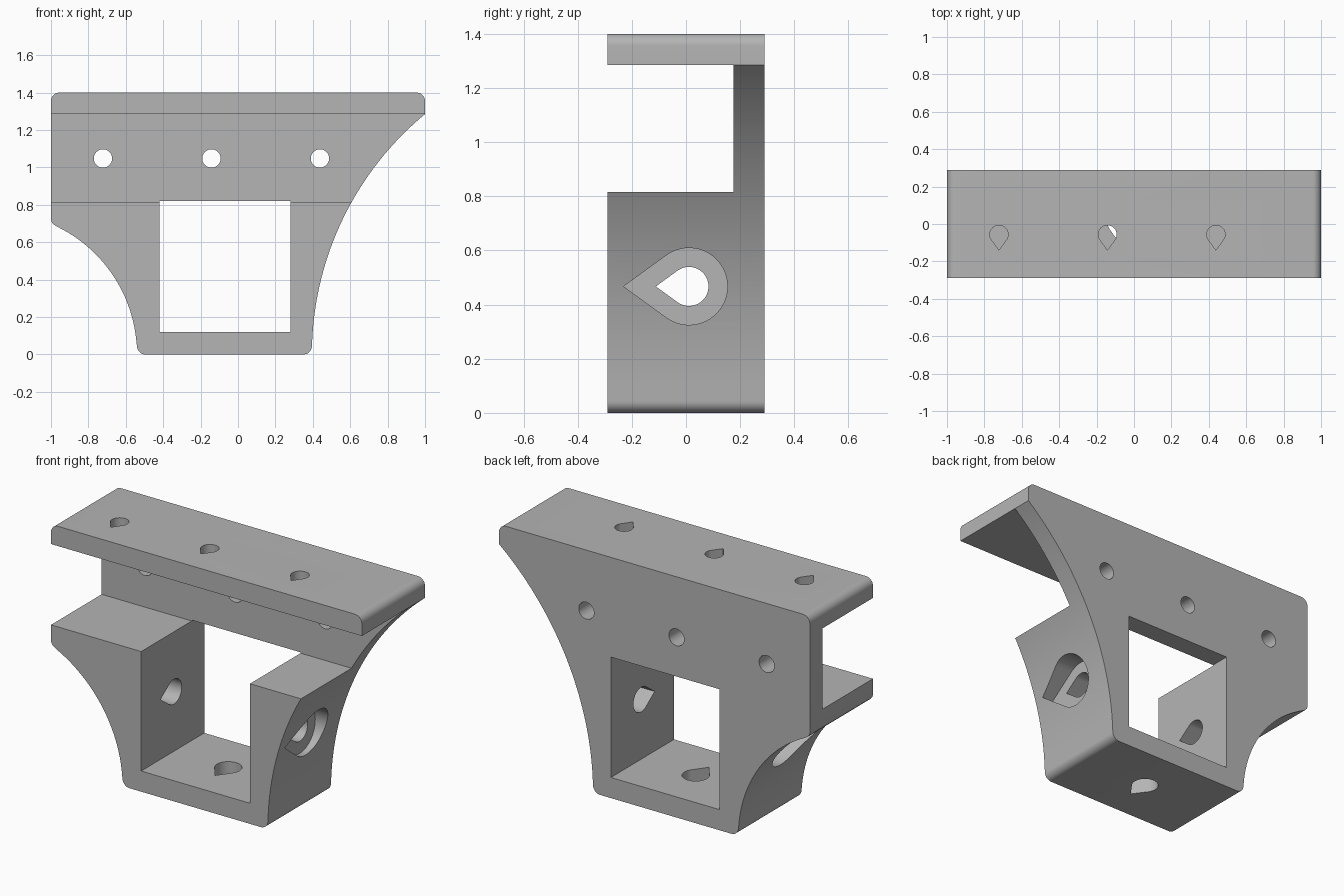
import bpy, bmesh
from math import pi, sin, cos, asin, acos, radians
from mathutils import Vector

cube = bpy.data.objects.get("Cube")
if cube:
    bpy.data.objects.remove(cube, do_unlink=True)

grey = bpy.data.materials.new("mid grey")
grey.use_nodes = True
colour = (0.46, 0.46, 0.46, 1)
grey.diffuse_color = colour
grey.node_tree.nodes["Principled BSDF"].inputs["Base Color"].default_value = colour

DEPTH = 0.29           # half depth of the bracket
FILLET = 0.045


def arc(cx, cy, r, a0, a1, n):
    """Points along a circular arc, both ends included."""
    return [(cx + r * cos(a0 + (a1 - a0) * i / n),
             cy + r * sin(a0 + (a1 - a0) * i / n)) for i in range(n + 1)]


def teardrop(r):
    """Round hole outline drawn out to a point along -u."""
    half = acos(1 / 1.7)
    return arc(0, 0, r, -pi + half, pi - half, 40) + [(-1.7 * r, 0)]


def prism(name, outline, origin, u, v, sweep):
    """Extrude a flat outline, laid out on axes u and v, along sweep."""
    origin, u, v, sweep = map(Vector, (origin, u, v, sweep))
    bm = bmesh.new()
    base = bm.faces.new([bm.verts.new(origin + u * a + v * b) for a, b in outline])
    new = bmesh.ops.extrude_face_region(bm, geom=[base])["geom"]
    bmesh.ops.translate(bm, vec=sweep, verts=[g for g in new if isinstance(g, bmesh.types.BMVert)])
    bmesh.ops.recalc_face_normals(bm, faces=bm.faces[:])
    mesh = bpy.data.meshes.new(name)
    bm.to_mesh(mesh)
    bm.free()
    mesh.materials.append(grey)
    obj = bpy.data.objects.new(name, mesh)
    bpy.context.collection.objects.link(obj)
    return obj


def box(name, x0, x1, y0, y1, z0, z1):
    return prism(name, [(x0, z0), (x1, z0), (x1, z1), (x0, z1)],
                 (0, y0, 0), X, Z, (0, y1 - y0, 0))


X, Y, Z = (1, 0, 0), (0, 1, 0), (0, 0, 1)
f = FILLET

# Flared silhouette: rounded foot, two concave flanks, rounded top plate
outline = arc(-0.54 + f, f, f, pi, 1.5 * pi, 10)
outline += arc(0.395 - f, f, f, -pi / 2, 0, 10)
outline += arc(2.062, 0, 1.667, pi - asin(0.06 / 1.667), pi - acos(-1.062 / -1.667), 40)
outline += arc(1 - f, 1.4 - f, f, 0, pi / 2, 10)
outline += arc(-1 + f, 1.4 - f, f, pi / 2, pi, 10)
outline += [(-1, 0.72), (-0.995, 0.706), (-0.983, 0.693)]
outline += arc(-1.3, 0, 0.76, acos(0.34 / 0.76), asin(0.06 / 0.76), 30)
bracket = prism("bracket", outline, (0, -DEPTH, 0), X, Z, (0, 2 * DEPTH, 0))

# Channel under the top plate and square window through the stem
cutters = [
    box("channel_cutter", -1.2, 1.2, -0.5, 0.175, 0.815, 1.285),
    box("window_cutter", -0.42, 0.28, -0.5, 0.5, 0.12, 0.82),
]

# Screw holes: round in the back wall, teardrop in the top plate
for x in (-0.722, -0.142, 0.438):
    cutters.append(prism("wall_hole_cutter", arc(0, 0, 0.049, 0, 2 * pi, 40)[:-1],
                         (x, 0.1, 1.048), X, Z, (0, 0.4, 0)))
    cutters.append(prism("plate_hole_cutter", teardrop(0.049),
                         (x, -0.056, 1.2), Y, X, (0, 0, 0.4)))

# Teardrop holes in the floor and both flanks, flanks counterbored
cutters.append(prism("floor_hole_cutter", teardrop(0.072),
                     (-0.07, 0.011, -0.1), Y, X, (0, 0, 0.4)))
for inner, side in ((0.28, 1), (-0.42, -1)):
    start = (inner - side * 0.1, 0.011, 0.467)
    cutters.append(prism("flank_hole_cutter", teardrop(0.072), start, Y, Z, (side * 0.5, 0, 0)))
    seat = (inner + side * 0.11, 0.011, 0.467)
    cutters.append(prism("counterbore_cutter", teardrop(0.142), seat, Y, Z, (side * 0.5, 0, 0)))

for cutter in cutters:
    cutter.hide_render = True
    mod = bracket.modifiers.new(cutter.name, "BOOLEAN")
    mod.operation = "DIFFERENCE"
    mod.solver = "EXACT"
    mod.object = cutter

# Bake the cuts and drop the cutters
bpy.context.view_layer.update()
graph = bpy.context.evaluated_depsgraph_get()
result = bpy.data.meshes.new_from_object(bracket.evaluated_get(graph))
bracket.modifiers.clear()
bracket.data = result
for cutter in cutters:
    bpy.data.objects.remove(cutter, do_unlink=True)

# Smooth the curved walls, keep the edges crisp
for obj in bpy.context.selected_objects:
    obj.select_set(False)
bracket.select_set(True)
bpy.context.view_layer.objects.active = bracket
bpy.ops.object.shade_smooth_by_angle(angle=radians(25))
